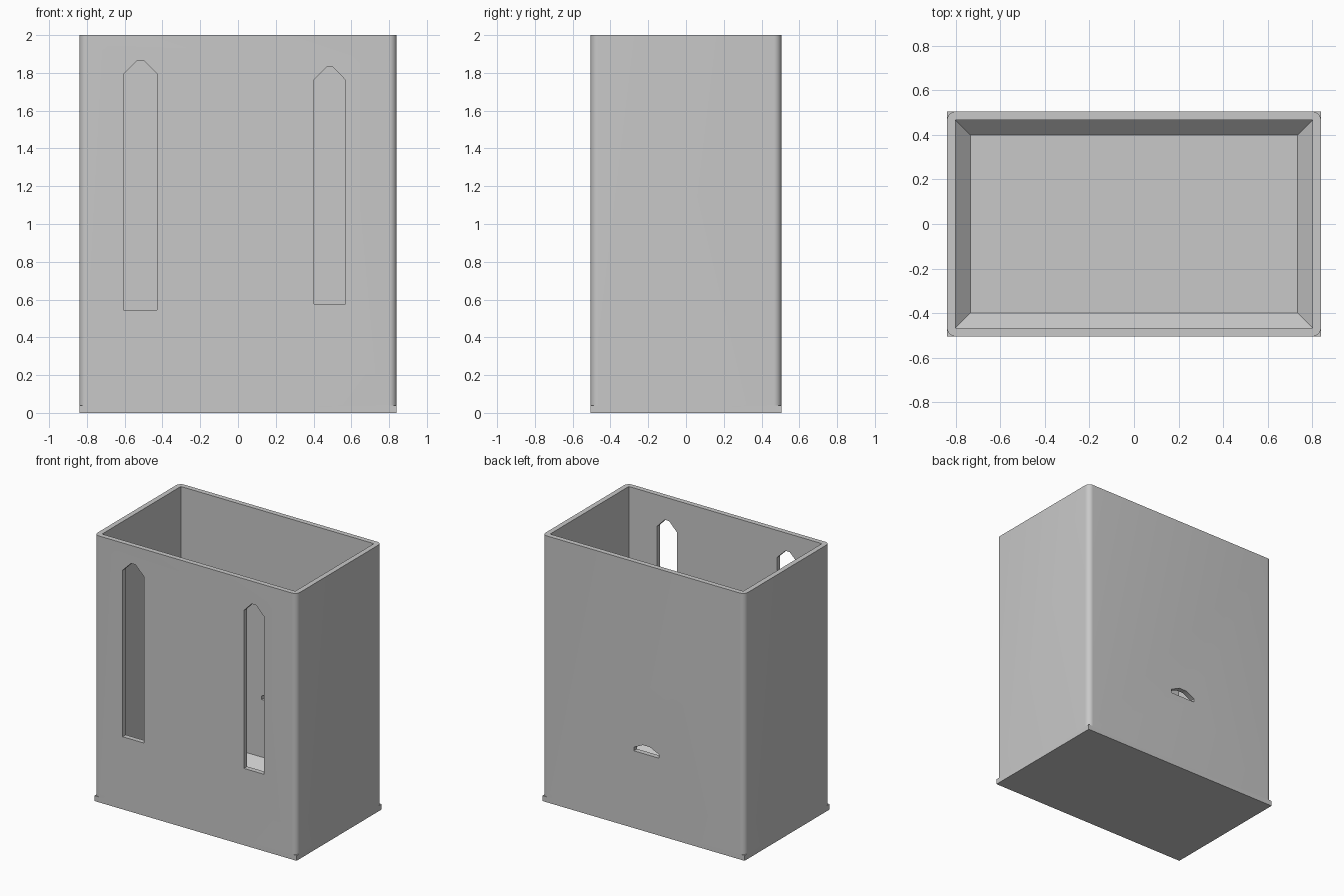
import bpy
import bmesh
import math

cube = bpy.data.objects.get("Cube")
if cube:
    bpy.data.objects.remove(cube, do_unlink=True)

HX, HY, HEIGHT = 0.84, 0.505, 2.0
WALL, BASE, FLOOR, SLOPE = 0.038, 0.04, 0.08, 0.068

grey = bpy.data.materials.new("plain grey")
grey.use_nodes = True
colour = (0.58, 0.58, 0.58, 1)
grey.diffuse_color = colour
grey.node_tree.nodes["Principled BSDF"].inputs["Base Color"].default_value = colour


def loft(name, rings):
    """Closed solid through rings that have equal point counts."""
    bm = bmesh.new()
    loops = [[bm.verts.new(p) for p in ring] for ring in rings]
    n = len(loops[0])
    for low, high in zip(loops, loops[1:]):
        for i in range(n):
            j = (i + 1) % n
            bm.faces.new((low[i], low[j], high[j], high[i]))
    bm.faces.new(loops[0][::-1])
    bm.faces.new(loops[-1])
    bmesh.ops.recalc_face_normals(bm, faces=bm.faces)
    mesh = bpy.data.meshes.new(name)
    bm.to_mesh(mesh)
    bm.free()
    mesh.materials.append(grey)
    obj = bpy.data.objects.new(name, mesh)
    bpy.context.collection.objects.link(obj)
    return obj


def rectangle(x, y, z):
    return [(-x, -y, z), (x, -y, z), (x, y, z), (-x, y, z)]


def rounded(x, y, z, r, steps=8):
    ring = []
    for k, (sx, sy) in enumerate([(1, 1), (-1, 1), (-1, -1), (1, -1)]):
        for i in range(steps + 1):
            a = math.pi / 2 * (k + i / steps)
            ring.append((sx * (x - r) + r * math.cos(a),
                         sy * (y - r) + r * math.sin(a), z))
    return ring


def pointed_cutter(name, x0, x1, bottom, shoulder, top, tip, y):
    """Opening with a clipped, pointed head, cutting through the wall at y."""
    mid = (x0 + x1) / 2
    outline = [(x0, bottom), (x1, bottom), (x1, shoulder),
               (mid + tip, top), (mid - tip, top), (x0, shoulder)]
    return loft(name, [[(x, y + d, z) for x, z in outline] for d in (-0.1, 0.1)])


def combine(target, other, operation):
    mod = target.modifiers.new(operation.title(), "BOOLEAN")
    mod.operation, mod.object, mod.solver = operation, other, "EXACT"
    bpy.context.view_layer.objects.active = target
    bpy.ops.object.modifier_apply(modifier=mod.name)
    bpy.data.objects.remove(other, do_unlink=True)


# Rounded shell standing on a square-cornered base plate
box = loft("open_box", [rounded(HX, HY, z, 0.04) for z in (BASE, HEIGHT)])
plate = loft("base_plate", [rectangle(HX, HY, z) for z in (0, BASE)])
combine(box, plate, "UNION")

# Cavity with sloped edges around the floor
ix, iy = HX - WALL, HY - WALL
cavity = loft("cavity", [rectangle(ix - SLOPE, iy - SLOPE, FLOOR),
                         rectangle(ix, iy, FLOOR + SLOPE),
                         rectangle(ix, iy, HEIGHT + 0.1)])
combine(box, cavity, "DIFFERENCE")

# Two tall front windows and the small back slot
openings = [
    ("right_window", -0.605, -0.428, 0.545, 1.795, 1.865, 0.018, -HY),
    ("left_window", 0.403, 0.568, 0.577, 1.763, 1.83, 0.018, -HY),
    ("back_slot", -0.13, 0.08, 0.58, 0.607, 0.643, 0.03, HY),
]
for spec in openings:
    combine(box, pointed_cutter(*spec), "DIFFERENCE")

# Soft corners, crisp edges
bpy.ops.object.select_all(action="DESELECT")
box.select_set(True)
bpy.context.view_layer.objects.active = box
bpy.ops.object.shade_smooth_by_angle(angle=math.radians(30))
